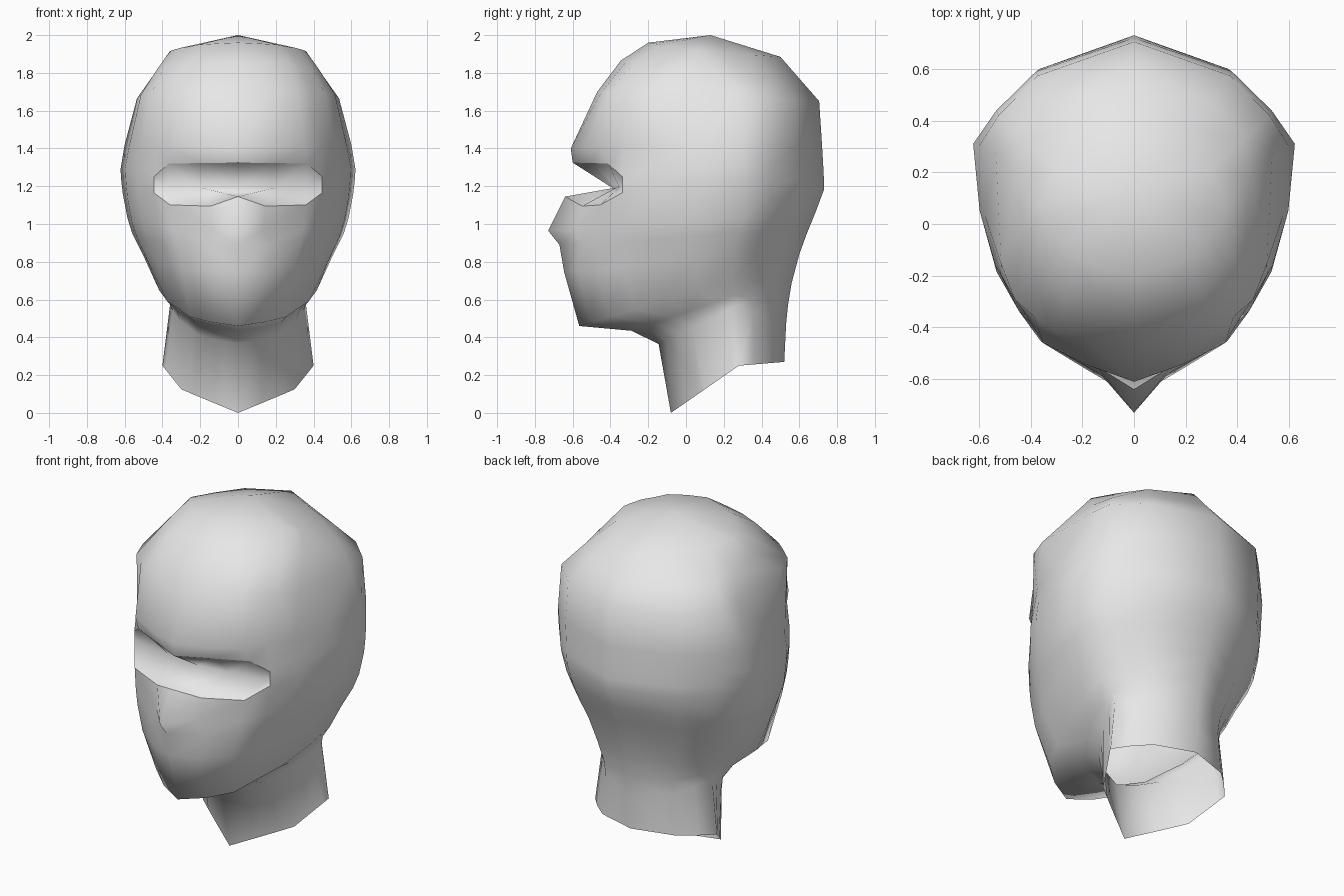
import bpy, bmesh
from mathutils import Vector

cube = bpy.data.objects.get("Cube")
if cube:
    bpy.data.objects.remove(cube, do_unlink=True)

# One plain grey cloth material
cloth = bpy.data.materials.new("light grey cloth")
cloth.use_nodes = True
GREY = (0.8, 0.8, 0.8, 1.0)
cloth.diffuse_color = GREY
bsdf = cloth.node_tree.nodes["Principled BSDF"]
bsdf.inputs["Base Color"].default_value = GREY
bsdf.inputs["Roughness"].default_value = 0.8

# Half outlines for the rings: (share of half width, share of depth),
# running from the front centre round the +x side to the back centre
FRONT = [(0, 1), (.32, .935), (.59, .84), (.72, .70), (.86, .55), (.96, .30), (1, 0)]
NECK_FRONT = [(0, 1), (.32, .79), (.59, .61), (.75, .50), (.86, .28), (.96, .08), (1, 0)]
BACK = [(.83, .33), (.59, .69), (0, 1)]


def ring(zf, zs, zb, yf, w, yw, yb, point=1.0, full=1.0, front=FRONT):
    """Half ring: heights at front, side, back; front y; half width and its y; back y;
    pointedness of the front and fullness of the back corners."""
    pts = []
    for u, t in front:
        t = t ** point
        pts.append(Vector((u * w, yw + (yf - yw) * t, zs + (zf - zs) * t)))
    for u, t in BACK:
        pts.append(Vector((u * w * full, yw + (yb - yw) * t, zs + (zb - zs) * t)))
    return pts


neck_rim = ring(0, .25, .27, -.08, .40, .28, .52, front=NECK_FRONT)
throat = ring(.365, .57, .47, -.145, .36, .27, .53, 1.6)
under_chin = ring(.435, .62, .57, -.29, .375, .26, .54, 1.4)
jaw = ring(.46, .70, .69, -.565, .435, .24, .56, 1.3)
mouth = ring(.745, .83, .84, -.645, .50, .25, .60, 1.2)
under_nose = ring(.89, .95, .95, -.63, .56, .28, .64, 1.1)
nose = ring(.965, 1.03, 1.06, -.61, .585, .30, .685)
slot_bottom = ring(1.09, 1.16, 1.18, -.60, .61, .31, .73)
slot_middle = ring(1.21, 1.23, 1.24, -.59, .618, .31, .73)
slot_top = ring(1.325, 1.29, 1.30, -.55, .622, .31, .727)
brow = ring(1.40, 1.42, 1.42, -.60, .60, .30, .72, full=1.07)
forehead = ring(1.70, 1.665, 1.65, -.47, .535, .28, .705, .45, 1.18)
crown_low = ring(1.865, 1.785, 1.77, -.345, .45, .19, .60, .85, 1.14)
crown_high = ring(1.96, 1.915, 1.885, -.20, .36, .07, .50, 1.7)

# Nose ridge
under_nose[0].y = -.67
nose[0].y = -.73
nose[1].x, nose[1].y = .13, -.58
slot_bottom[0] = Vector((0, -.64, 1.145))
slot_bottom[1].x, slot_bottom[1].y = .145, -.55

# Eye slot: pulled in along its middle, with clipped corners at the end
brow[0].y = -.61
slot_top[0].y = -.60
slot_top[1].y = -.50
for row, z in ((slot_bottom, 1.165), (slot_middle, 1.21), (slot_top, 1.25)):
    row[3] = Vector((.445, -.337, z))
for j, y in enumerate((-.38, -.37, -.355)):
    slot_middle[j].y = y
    slot_middle[j].z = 1.185 + .008 * j

# Skin the half rings and close the crown with a fan
rows = [neck_rim, throat, under_chin, jaw, mouth, under_nose, nose, slot_bottom,
        slot_middle, slot_top, brow, forehead, crown_low, crown_high]
bm = bmesh.new()
grid = [[bm.verts.new(p) for p in row] for row in rows]
for lower, upper in zip(grid, grid[1:]):
    for j in range(len(lower) - 1):
        bm.faces.new((lower[j], lower[j + 1], upper[j + 1], upper[j]))
apex = bm.verts.new((0, .13, 2.0))
top = grid[-1]
for j in range(len(top) - 1):
    bm.faces.new((top[j], top[j + 1], apex))
for f in bm.faces:
    f.smooth = True

# Crisp rim round the eye slot
bottom, middle, upper = (grid[rows.index(r)] for r in (slot_bottom, slot_middle, slot_top))
rim = bottom[:4] + [middle[3]] + upper[3::-1]
for a, b in zip(rim, rim[1:]):
    bm.edges.get((a, b)).smooth = False

mesh = bpy.data.meshes.new("hood")
bm.to_mesh(mesh)
bm.free()
mesh.materials.append(cloth)
hood = bpy.data.objects.new("hood", mesh)
bpy.context.collection.objects.link(hood)

# Mirror the half across x
mirror = hood.modifiers.new("mirror", "MIRROR")
mirror.use_axis[0] = True
mirror.use_clip = True
mirror.merge_threshold = 0.0005
